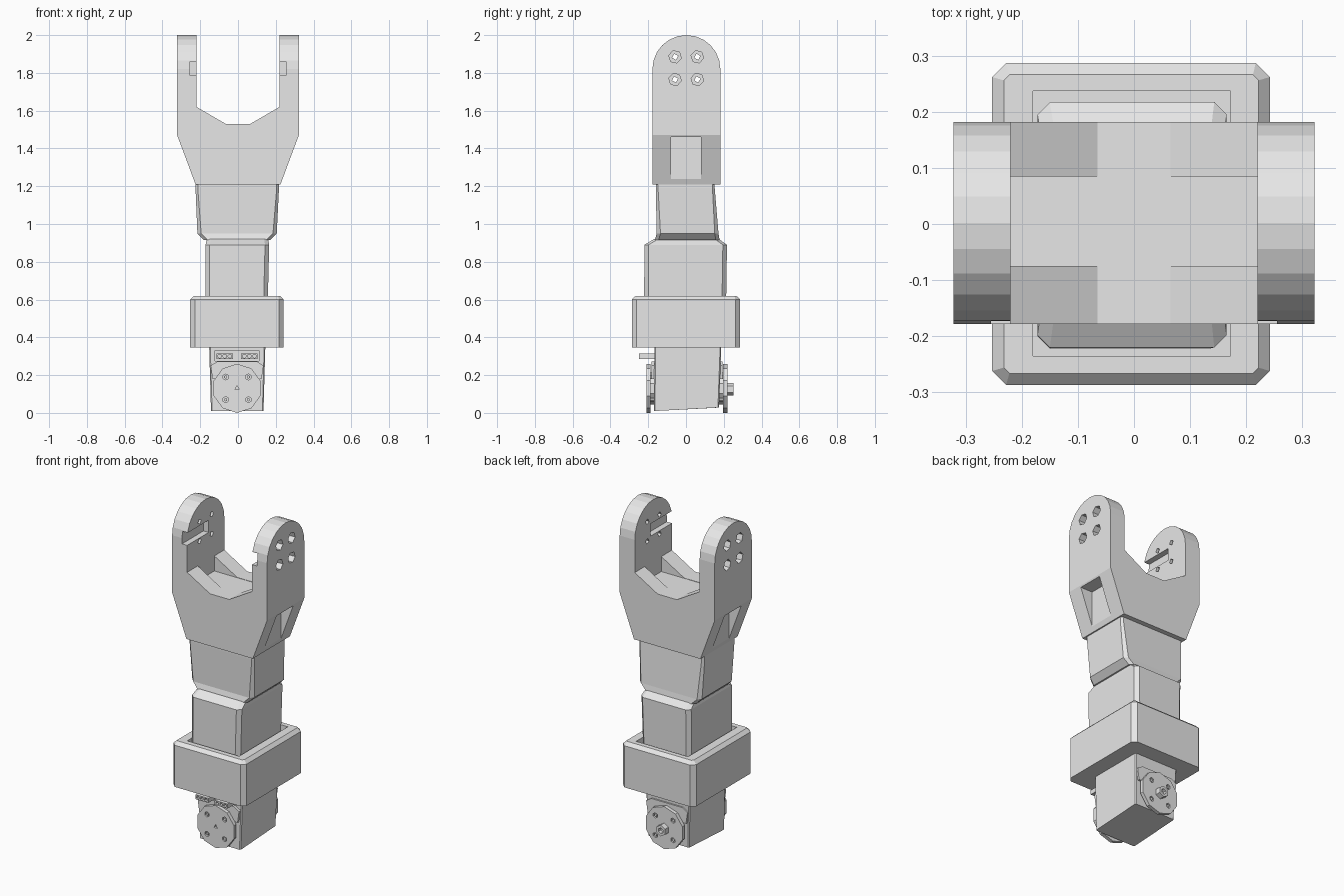
import bpy, bmesh
from math import sin, cos, pi

cube = bpy.data.objects.get("Cube")
if cube:
    bpy.data.objects.remove(cube, do_unlink=True)

grey = bpy.data.materials.new("plain grey")
grey.use_nodes = True
grey.diffuse_color = (0.8, 0.8, 0.8, 1)
grey.node_tree.nodes["Principled BSDF"].inputs["Base Color"].default_value = (0.8, 0.8, 0.8, 1)


def loft(name, rings):
    """Closed solid through a list of rings of 3D points."""
    bm = bmesh.new()
    loops = [[bm.verts.new(p) for p in ring] for ring in rings]
    n = len(loops[0])
    for low, high in zip(loops, loops[1:]):
        for i in range(n):
            j = (i + 1) % n
            bm.faces.new((low[i], low[j], high[j], high[i]))
    bm.faces.new(loops[0][::-1])
    bm.faces.new(loops[-1])
    bmesh.ops.recalc_face_normals(bm, faces=bm.faces)
    mesh = bpy.data.meshes.new(name)
    bm.to_mesh(mesh)
    bm.free()
    mesh.materials.append(grey)
    ob = bpy.data.objects.new(name, mesh)
    bpy.context.collection.objects.link(ob)
    return ob


def prism(name, points, axis, a, b):
    """Extrude a flat outline along x or y."""
    if axis == "x":
        return loft(name, [[(s, u, v) for u, v in points] for s in (a, b)])
    return loft(name, [[(u, s, v) for u, v in points] for s in (a, b)])


def ngon(u, v, radius, sides, turn=0.0):
    return [(u + radius * sin(turn + 2 * pi * i / sides),
             v - radius * cos(turn + 2 * pi * i / sides)) for i in range(sides)]


def ring(x0, x1, y0, y1, z, c):
    """Rectangle with chamfered corners at height z."""
    return [(x0 + c, y0, z), (x1 - c, y0, z), (x1, y0 + c, z), (x1, y1 - c, z),
            (x1 - c, y1, z), (x0 + c, y1, z), (x0, y1 - c, z), (x0, y0 + c, z)]


def box(name, x0, x1, y0, y1, z0, z1):
    return prism(name, [(x0, z0), (x1, z0), (x1, z1), (x0, z1)], "y", y0, y1)


def cut(target, cutter, operation="DIFFERENCE"):
    cutter.hide_render = True
    mod = target.modifiers.new("cut", "BOOLEAN")
    mod.operation = operation
    mod.solver = "EXACT"
    mod.object = cutter
    bpy.context.view_layer.objects.active = target
    bpy.ops.object.modifier_apply(modifier=mod.name)
    bpy.data.objects.remove(cutter, do_unlink=True)


# Fork: front outline trimmed by the rounded side outline
half = [(0.225, 1.21), (0.322, 1.47), (0.322, 2.05), (0.22, 2.05), (0.22, 1.62), (0.065, 1.53)]
fork = prism("fork", half + [(-x, z) for x, z in reversed(half)], "y", -0.178, 0.182)
arc = [(0.002 + 0.18 * cos(pi * i / 12), 1.82 + 0.18 * sin(pi * i / 12)) for i in range(13)]
cut(fork, prism("side_trim", arc + [(-0.178, 1.1), (0.182, 1.1)], "x", -0.5, 0.5), "INTERSECT")

# Channel between the arms
cut(fork, box("channel_cutter", -0.2199, 0.2199, -0.075, 0.085, 1.528, 1.7))

for side in (-1, 1):
    def span(a, b):
        return sorted((side * a, side * b))
    # Flank pocket and inner slot open to the front
    cut(fork, box("pocket_cutter", *span(0.236, 0.4), -0.08, 0.08, 1.22, 1.46))
    cut(fork, box("slot_cutter", *span(0.2, 0.255), -0.3, 0.03, 1.785, 1.86))
    # Counterbored screw holes
    for y in (-0.058, 0.06):
        for z in (1.765, 1.885):
            cut(fork, prism("bore_cutter", ngon(y, z, 0.034, 6, 0.3), "x", *span(0.265, 0.4)))
            cut(fork, prism("hole_cutter", ngon(y, z, 0.017, 4, 0.3), "x", *span(0.1, 0.4)))

# Upper neck, tucked in at the bottom
loft("upper_neck", [
    ring(-0.18, 0.17, -0.165, 0.178, 0.915, 0.02),
    ring(-0.215, 0.205, -0.155, 0.172, 0.95, 0.02),
    ring(-0.225, 0.217, -0.16, 0.152, 1.19, 0.012),
    ring(-0.225, 0.217, -0.16, 0.152, 1.215, 0.012)])

# Lower neck with a sloped top edge
loft("lower_neck", [
    ring(-0.172, 0.157, -0.222, 0.212, 0.56, 0.022),
    ring(-0.172, 0.165, -0.22, 0.217, 0.89, 0.022),
    ring(-0.165, 0.16, -0.17, 0.175, 0.92, 0.022)])

# Collar with a shallow seat around the lower neck
collar = loft("collar", [
    ring(-0.253, 0.242, -0.287, 0.287, 0.345, 0.025),
    ring(-0.253, 0.242, -0.287, 0.287, 0.6, 0.025),
    ring(-0.232, 0.222, -0.266, 0.266, 0.62, 0.01)])
cut(collar, box("seat_cutter", -0.18, 0.172, -0.235, 0.237, 0.585, 0.7))

# Motor body with a sloping underside
motor = loft("motor_body", [
    ring(-0.143, 0.135, -0.17, 0.175, 0.01, 0.006),
    ring(-0.153, 0.145, -0.167, 0.187, 0.36, 0.006)])
for v in motor.data.vertices:
    if v.co.z < 0.1 and v.co.y > 0:
        v.co.z = 0.028
cut(motor, box("connector_bay_cutter", -0.122, 0.112, -0.3, -0.14, 0.275, 0.33))

# Cable connectors with pin sockets
for x in (-0.07, 0.06):
    plug = box("cable_connector", x - 0.044, x + 0.044, -0.25, -0.13, 0.286, 0.314)
    for dx in (-0.027, 0, 0.027):
        cut(plug, prism("pin_cutter", ngon(x + dx, 0.3, 0.01, 6), "y", -0.3, -0.22))

# Output discs, brackets and screws on both ends of the motor
bracket = [(0.125, 0.18), (0.135, 0.25), (0.1, 0.272), (-0.11, 0.272), (-0.145, 0.25), (-0.135, 0.18)]
for name, face, out in (("front", -0.165, -1), ("rear", 0.175, 1)):
    prism(name + "_bracket", bracket, "y", face, face + out * 0.018)
    prism(name + "_hub", ngon(-0.005, 0.13, 0.085, 10), "y", face, face + out * 0.03)
    disc = prism(name + "_disc", ngon(-0.005, 0.13, 0.13, 10), "y", face + out * 0.022, face + out * 0.044)
    for x in (-0.065, 0.055):
        for z in (0.07, 0.19):
            cut(disc, prism("screw_cutter", ngon(x, z, 0.016, 6), "y",
                            face + out * 0.03, face + out * 0.1))
            prism(name + "_disc_screw", ngon(x, z, 0.009, 6), "y", face, face + out * 0.042)
    if out < 0:
        cut(disc, prism("centre_cutter", ngon(-0.005, 0.13, 0.014, 3, pi), "y",
                        face + out * 0.03, face + out * 0.1))
    else:
        # Raised axle bolt
        bolt = prism("axle_bolt", ngon(-0.005, 0.125, 0.034, 6), "y", 0.2, 0.252)
        cut(bolt, prism("socket_cutter", ngon(-0.005, 0.125, 0.017, 6), "y", 0.23, 0.3))
